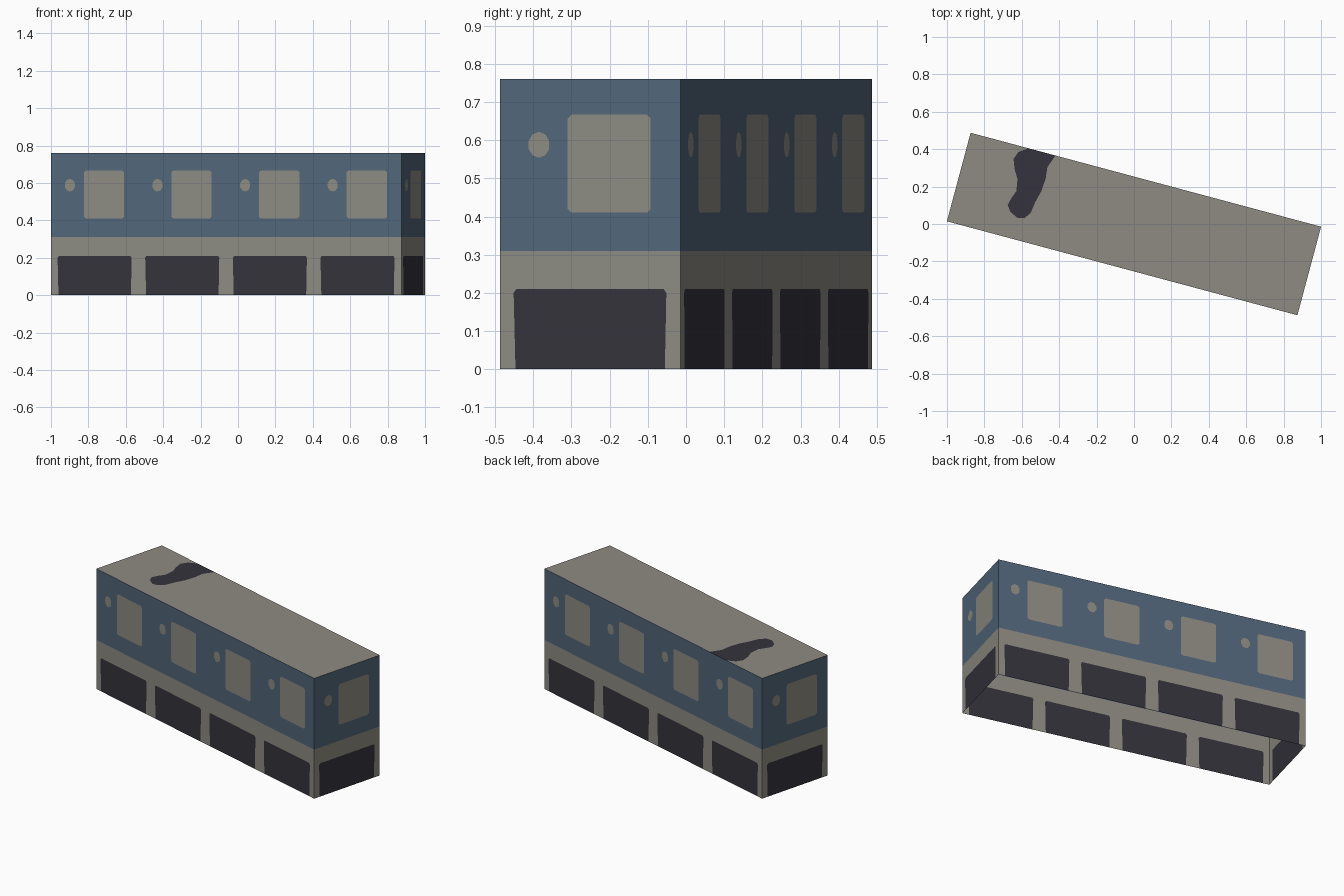
import bpy, math
from mathutils import Vector, Matrix
from mathutils.geometry import delaunay_2d_cdt

if "Cube" in bpy.data.objects:
    bpy.data.objects.remove(bpy.data.objects["Cube"])

L, W, H = 1.94, 0.49, 0.76
TURN = Matrix.Rotation(math.radians(-15), 4, 'Z')


def material(name, srgb):
    m = bpy.data.materials.new(name)
    m.diffuse_color = [(c / 255) ** 2.2 for c in srgb] + [1]
    m.use_nodes = True
    m.node_tree.nodes["Principled BSDF"].inputs["Base Color"].default_value = m.diffuse_color
    return m


MATS = [material("stone_grey", (140, 138, 129)),
        material("slate_blue", (82, 102, 121)),
        material("dark_opening", (56, 54, 62))]
GREY, BLUE, DARK = 0, 1, 2


def rect(x0, x1, z0, z1):
    return [(x0, z0), (x1, z0), (x1, z1), (x0, z1)]


def rounded(x0, x1, z0, z1, r):
    # rectangle with chamfered corners
    return [(x0 + r, z0), (x1 - r, z0), (x1, z0 + r), (x1, z1 - r),
            (x1 - r, z1), (x0 + r, z1), (x0, z1 - r), (x0, z0 + r)]


def inset_sheet(name, shapes, place):
    """Flat sheet cut along the shapes; later shapes win the colour."""
    pts, loops = [], []
    for outline, _ in shapes:
        loops.append(list(range(len(pts), len(pts) + len(outline))))
        pts += [Vector(p) for p in outline]
    v, _, f, _, _, src = delaunay_2d_cdt(pts, [], loops, 0, 1e-5)
    mesh = bpy.data.meshes.new(name)
    mesh.from_pydata([TURN @ Vector(place(p.x, p.y)) for p in v], [], f)
    for m in MATS:
        mesh.materials.append(m)
    for poly, s in zip(mesh.polygons, src):
        poly.material_index = shapes[max(s)][1] if s else GREY
    obj = bpy.data.objects.new(name, mesh)
    bpy.context.collection.objects.link(obj)
    return obj


def bay(s0, width):
    # one wall bay: stone base, blue upper floor, opening, window, round lamp
    k = width / 0.485
    lamp = [(0.105 + 0.029 * math.cos(a), 0.588 + 0.034 * math.sin(a))
            for a in (math.pi * (i + 0.5) / 5 for i in range(10))]
    opening = [(0.042, 0), (0.443, 0), (0.447, 0.2), (0.44, 0.21),
               (0.044, 0.21), (0.037, 0.2)]
    parts = [(rect(0, 0.485, 0, 0.31), GREY),
             (rect(0, 0.485, 0.31, H), BLUE),
             (opening, DARK),
             (rounded(0.182, 0.405, 0.41, 0.667, 0.01), GREY),
             (lamp, GREY)]
    return [([(s0 + x * k, z) for x, z in o], c) for o, c in parts]


# Four walls, open underneath
walls = [("front_wall", (-L / 2, -W / 2), (1, 0), L, 4),
         ("right_wall", (L / 2, -W / 2), (0, 1), W, 1),
         ("back_wall", (L / 2, W / 2), (-1, 0), L, 4),
         ("left_wall", (-L / 2, W / 2), (0, -1), W, 1)]
for name, o, d, length, n in walls:
    shapes = []
    for i in range(n):
        shapes += bay(i * length / n, length / n)
    inset_sheet(name, shapes,
                lambda s, z, o=o, d=d: (o[0] + d[0] * s, o[1] + d[1] * s, z))

# Roof with a dark irregular patch reaching the back edge
patch = [(-.65, W / 2), (-.697, .212), (-.712, .169), (-.693, .119),
         (-.664, .072), (-.653, .007), (-.669, -.036), (-.679, -.076),
         (-.655, -.109), (-.61, -.13), (-.574, -.121), (-.549, -.086),
         (-.54, -.022), (-.524, .042), (-.519, .111), (-.526, .175),
         (-.5, W / 2)]
inset_sheet("roof", [(rect(-L / 2, L / 2, -W / 2, W / 2), GREY), (patch, DARK)],
            lambda x, y: (x, y, H))
